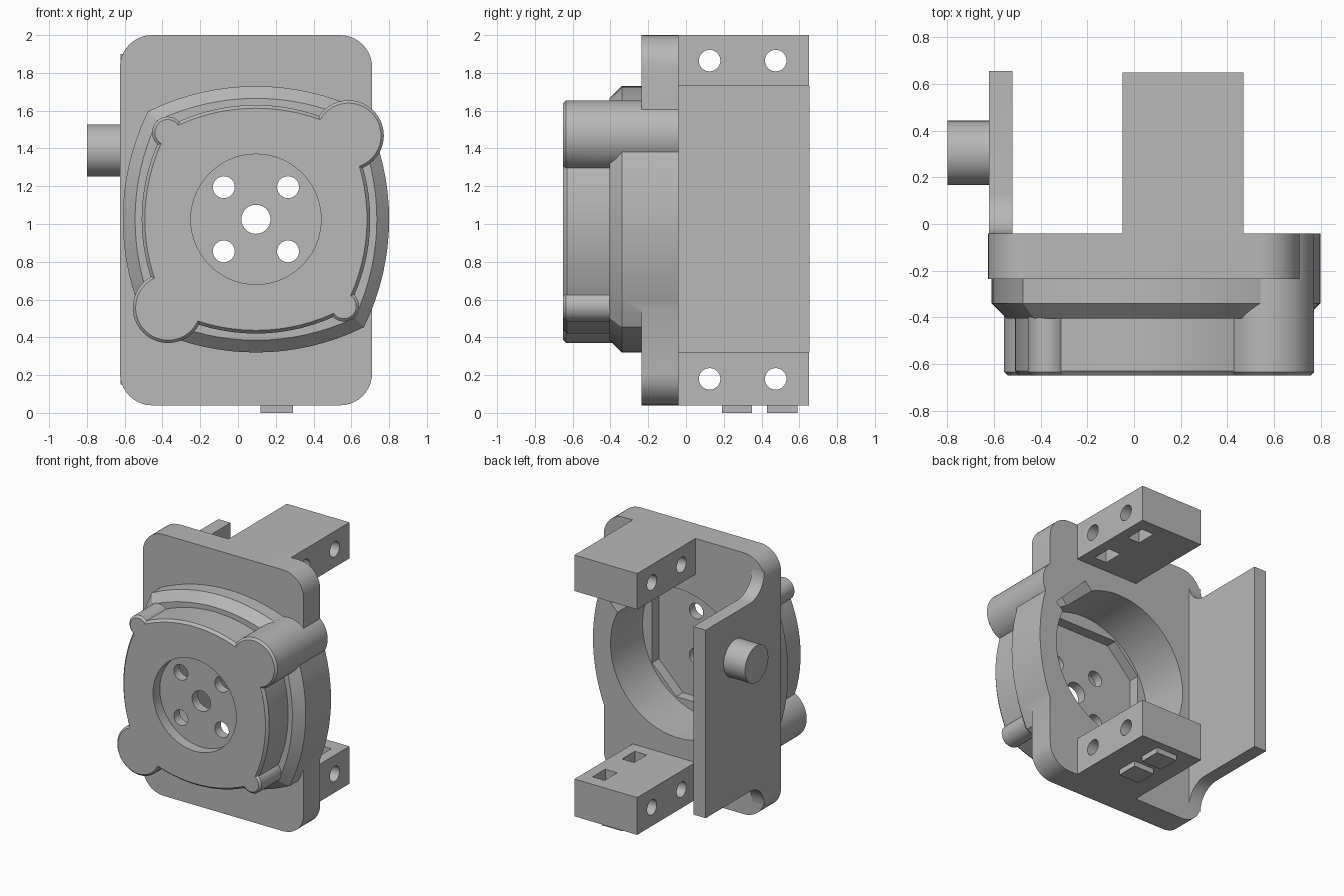
import bpy, bmesh
from math import sin, cos, pi, sqrt
from mathutils import Matrix, Vector

cube = bpy.data.objects.get("Cube")
if cube:
    bpy.data.objects.remove(cube)

grey = bpy.data.materials.new("light_grey")
grey.use_nodes = True
GREY = (0.48, 0.48, 0.48, 1)
grey.diffuse_color = GREY
grey.node_tree.nodes["Principled BSDF"].inputs["Base Color"].default_value = GREY

CX, CZ = 0.095, 1.025          # axis of the housing
BACK, FACE = -0.04, -0.65      # rear of the plate, front of the housing


def loft(name, rings):
    """Closed solid through rings of equal point count."""
    bm = bmesh.new()
    loops = [[bm.verts.new(p) for p in ring] for ring in rings]
    n = len(loops[0])
    for a, b in zip(loops, loops[1:]):
        for i in range(n):
            j = (i + 1) % n
            bm.faces.new((a[i], a[j], b[j], b[i]))
    bm.faces.new(loops[0])
    bm.faces.new(loops[-1])
    bmesh.ops.recalc_face_normals(bm, faces=bm.faces)
    mesh = bpy.data.meshes.new(name)
    bm.to_mesh(mesh)
    bm.free()
    mesh.materials.append(grey)
    ob = bpy.data.objects.new(name, mesh)
    bpy.context.collection.objects.link(ob)
    return ob


def along_y(name, *layers):
    """Layers are (y, outline in x and z)."""
    return loft(name, [[(x, y, z) for x, z in pts] for y, pts in layers])


def along_x(name, x0, x1, pts):
    return loft(name, [[(x, y, z) for y, z in pts] for x in (x0, x1)])


def circle(cx, cz, r, n=56):
    return [(cx + r * cos(2 * pi * i / n), cz + r * sin(2 * pi * i / n)) for i in range(n)]


def rect(x0, x1, z0, z1):
    return [(x0, z0), (x1, z0), (x1, z1), (x0, z1)]


def rounded(x0, x1, z0, z1, r, n):
    pts = []
    centres = ((x1 - r, z1 - r), (x0 + r, z1 - r), (x0 + r, z0 + r), (x1 - r, z0 + r))
    for q, (cx, cz) in enumerate(centres):
        for i in range(n + 1):
            a = (q + i / n) * pi / 2
            pts.append((cx + r * cos(a), cz + r * sin(a)))
    return pts


def bulged(half, radius, n=16):
    """Square with four outward arcs for sides."""
    k = half - radius
    corner = (k + sqrt(2 * radius * radius - k * k)) / 2
    pts = []
    for q in range(4):
        c, s = cos(q * pi / 2), sin(q * pi / 2)
        for i in range(n):
            t = corner * (2 * i / n - 1)
            u = k + sqrt(radius * radius - t * t)
            pts.append((CX + u * c - t * s, CZ + u * s + t * c))
    return pts


def combine(ob, operation, others):
    bpy.context.view_layer.objects.active = ob
    for other in others:
        mod = ob.modifiers.new("boolean", 'BOOLEAN')
        mod.operation, mod.solver, mod.object = operation, 'EXACT', other
        bpy.ops.object.modifier_apply(modifier=mod.name)
        bpy.data.objects.remove(other)


# Mounting plate with bulged flange and front stage
plate = rounded(-0.625, 0.71, 0.04, 2.0, 0.17, 10)
housing = along_y("housing", (BACK, plate), (-0.235, plate))
flange, stage = bulged(0.705, 1.29), bulged(0.605, 1.0)
parts = [
    along_y("flange", (BACK, flange), (-0.34, flange), (-0.405, bulged(0.64, 1.22))),
    along_y("front_stage", (-0.3, stage), (FACE + 0.02, stage), (FACE, bulged(0.588, 0.985))),
]

# Corner bosses, two large and two small
for x, z, r, y in ((0.585, 1.468, 0.187, BACK), (-0.37, 0.557, 0.187, BACK),
                   (-0.372, 1.485, 0.083, -0.3), (0.56, 0.565, 0.081, -0.3)):
    parts.append(along_y("boss", (y, circle(x, z, r)), (FACE + 0.015, circle(x, z, r)),
                         (FACE, circle(x, z, r - 0.015))))
combine(housing, 'UNION', parts)

# Rear bore, inner pocket, cable notch, front recess and screw holes
bore, recess = circle(CX, CZ, 0.56), circle(CX, CZ, 0.345)
pocket = rounded(CX - 0.48, CX + 0.48, CZ - 0.47, CZ + 0.47, 0.2, 1)
d = Vector((1, 1)) / sqrt(2)
side = Vector((-1, 1)) / sqrt(2)
mid = Vector((CX, CZ))
notch = [mid + d * u + side * v for u, v in ((0.3, -0.18), (0.61, -0.18), (0.61, 0.18), (0.3, 0.18))]
cutters = [
    along_y("bore_cutter", (0.1, bore), (-0.42, bore)),
    along_y("pocket_cutter", (-0.3, pocket), (-0.5, pocket)),
    along_y("notch_cutter", (0.1, notch), (-0.3, notch)),
    along_y("recess_cutter", (-0.8, recess), (-0.57, recess)),
]
holes = [(0, 0, 0.077)] + [(sx * 0.17, sz * 0.17, 0.058) for sx in (-1, 1) for sz in (-1, 1)]
for dx, dz, r in holes:
    hole = circle(CX + dx, CZ + dz, r, 32)
    cutters.append(along_y("hole_cutter", (-0.8, hole), (-0.4, hole)))
combine(housing, 'DIFFERENCE', cutters)

# Rear mounting blocks with cross holes and nut pockets
blocks = []
for name, z0, z1, p0, p1 in (("upper_block", 1.73, 2.0, 1.6, 1.94),
                             ("lower_block", 0.04, 0.32, 0.1, 0.45)):
    block = along_x(name, -0.05, 0.47, rect(BACK, 0.65, z0, z1))
    cutters = []
    for y in (0.125, 0.475):
        cutters.append(along_x("cross_cutter", -0.2, 0.6, circle(y, (z0 + z1) / 2, 0.057, 32)))
        cutters.append(along_x("nut_cutter", 0.29, 0.39, rect(y - 0.075, y + 0.075, p0, p1)))
    combine(block, 'DIFFERENCE', cutters)
    blocks.append(block)

# Side wall with concave fillets into the plate
R = 0.17
arc = [(BACK + R - R * sin(i * pi / 16), R - R * cos(i * pi / 16)) for i in range(9)]
top = [(y, 1.73 + h) for y, h in arc]
bottom = [(y, 0.32 - h) for y, h in reversed(arc)]
wall = [(0.655, 0.32), (0.655, 1.73)]
profile = wall + [(BACK + R, 1.73)] + top[1:] + bottom[:-1] + [(BACK + R, 0.32)]
profile[2:2 + len(top)] = [(BACK + R - R * sin(i * pi / 16), 1.73 + R - R * cos(i * pi / 16))
                           for i in range(9)]
side_wall = along_x("side_wall", -0.622, -0.52, profile)

# Round peg on the side wall
peg = along_x("side_peg", -0.80, -0.61, circle(0.305, 1.39, 0.138))

# Small feet under the lower block
feet = [along_x("foot", 0.12, 0.29, [(y, z) for y, z in rect(y0, y0 + 0.16, 0.0, 0.04)])
        for y0 in (0.19, 0.43)]

# Smooth the rounded surfaces, keep edges sharp
for ob in bpy.context.selected_objects:
    ob.select_set(False)
for ob in [housing, side_wall, peg] + blocks:
    ob.select_set(True)
bpy.context.view_layer.objects.active = housing
bpy.ops.object.shade_smooth_by_angle(angle=0.5)
